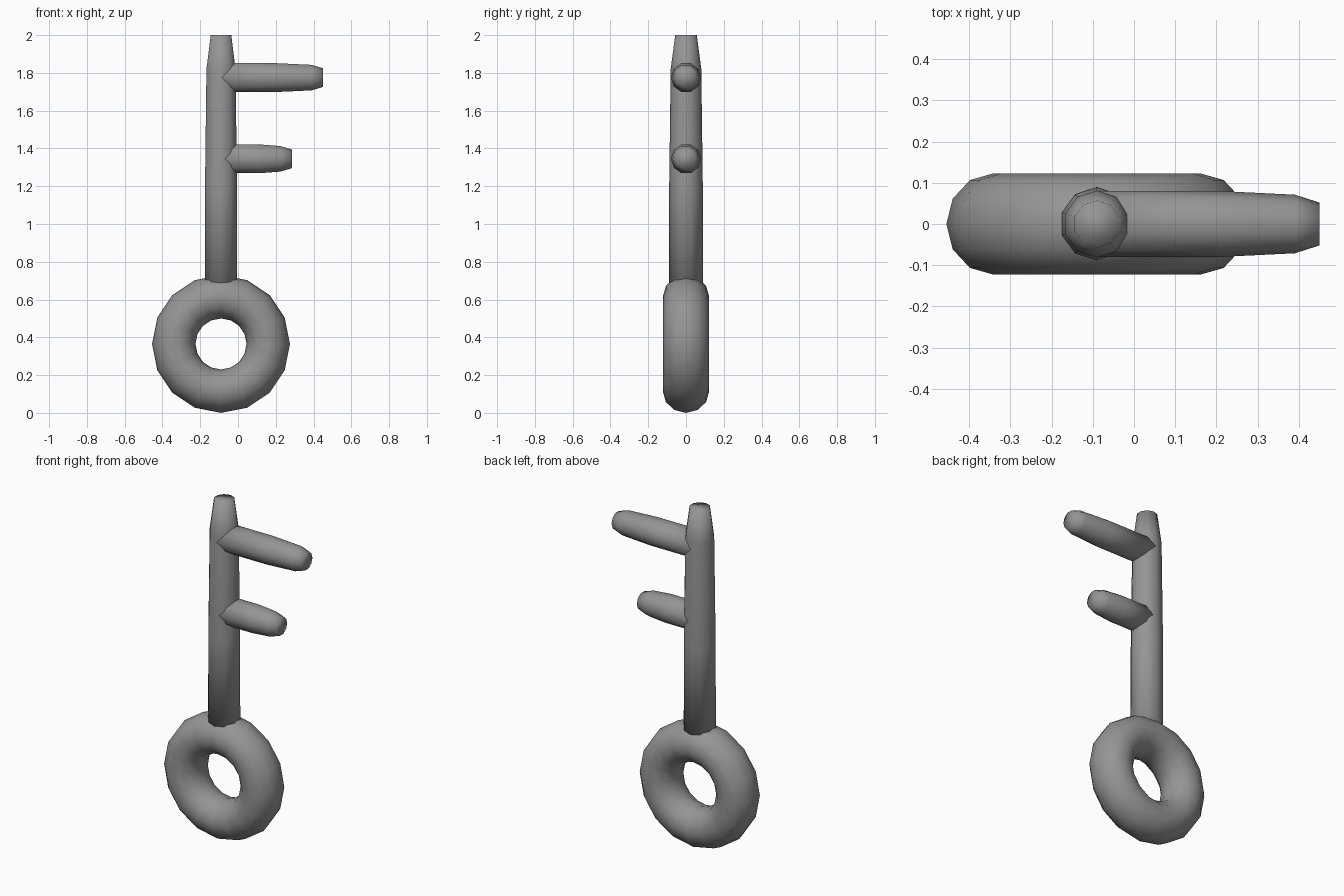
import bpy, bmesh, math
from mathutils import Matrix, Vector

cube = bpy.data.objects.get("Cube")
if cube:
    bpy.data.objects.remove(cube, do_unlink=True)

# One plain metal colour
metal = bpy.data.materials.new("grey_metal")
metal.use_nodes = True
grey = (0.3, 0.3, 0.3, 1)
metal.diffuse_color = grey
metal.node_tree.nodes["Principled BSDF"].inputs["Base Color"].default_value = grey

AXIS_X = -0.09
SIDES = 10


def finish(obj):
    obj.data.materials.append(metal)
    for face in obj.data.polygons:
        face.use_smooth = True


def tapered_rod(name, profile, matrix):
    """Closed rod along local z from (radius, height) pairs."""
    bm = bmesh.new()
    rings = []
    for radius, height in profile:
        angles = [math.pi / 2 + math.tau * i / SIDES for i in range(SIDES)]
        rings.append([bm.verts.new((radius * math.cos(a), radius * math.sin(a), height))
                      for a in angles])
    for low, high in zip(rings, rings[1:]):
        for i in range(SIDES):
            j = (i + 1) % SIDES
            bm.faces.new((low[i], low[j], high[j], high[i]))
    bm.faces.new(rings[0][::-1])
    bm.faces.new(rings[-1])
    bm.transform(matrix)
    mesh = bpy.data.meshes.new(name)
    bm.to_mesh(mesh)
    bm.free()
    obj = bpy.data.objects.new(name, mesh)
    bpy.context.collection.objects.link(obj)
    finish(obj)


# Ring handle
bpy.ops.mesh.primitive_torus_add(major_segments=16, minor_segments=12,
                                 major_radius=0.25, minor_radius=0.115)
ring = bpy.context.object
ring.name = "ring_handle"
ring.data.transform(Matrix.Translation((AXIS_X, 0, 0.365))
                    @ Matrix.Diagonal((1, 1.07, 1, 1))
                    @ Matrix.Rotation(math.pi / 2, 4, 'X'))
finish(ring)

# Shaft
tapered_rod("shaft", [(0.09, 0.6), (0.089, 1.2), (0.081, 1.82), (0.057, 2.0)],
            Matrix.Translation((AXIS_X, 0, 0)))

# Teeth point to the left of the shaft
for name, z, tip in (("upper_tooth", 1.775, 0.45), ("lower_tooth", 1.345, 0.285)):
    length = tip - AXIS_X
    profile = [(0.08, 0), (0.08, length * 0.55), (0.071, length - 0.06), (0.052, length)]
    tapered_rod(name, profile, Matrix.Translation((AXIS_X, 0, z))
                @ Matrix.Rotation(math.pi / 2, 4, 'Y'))
